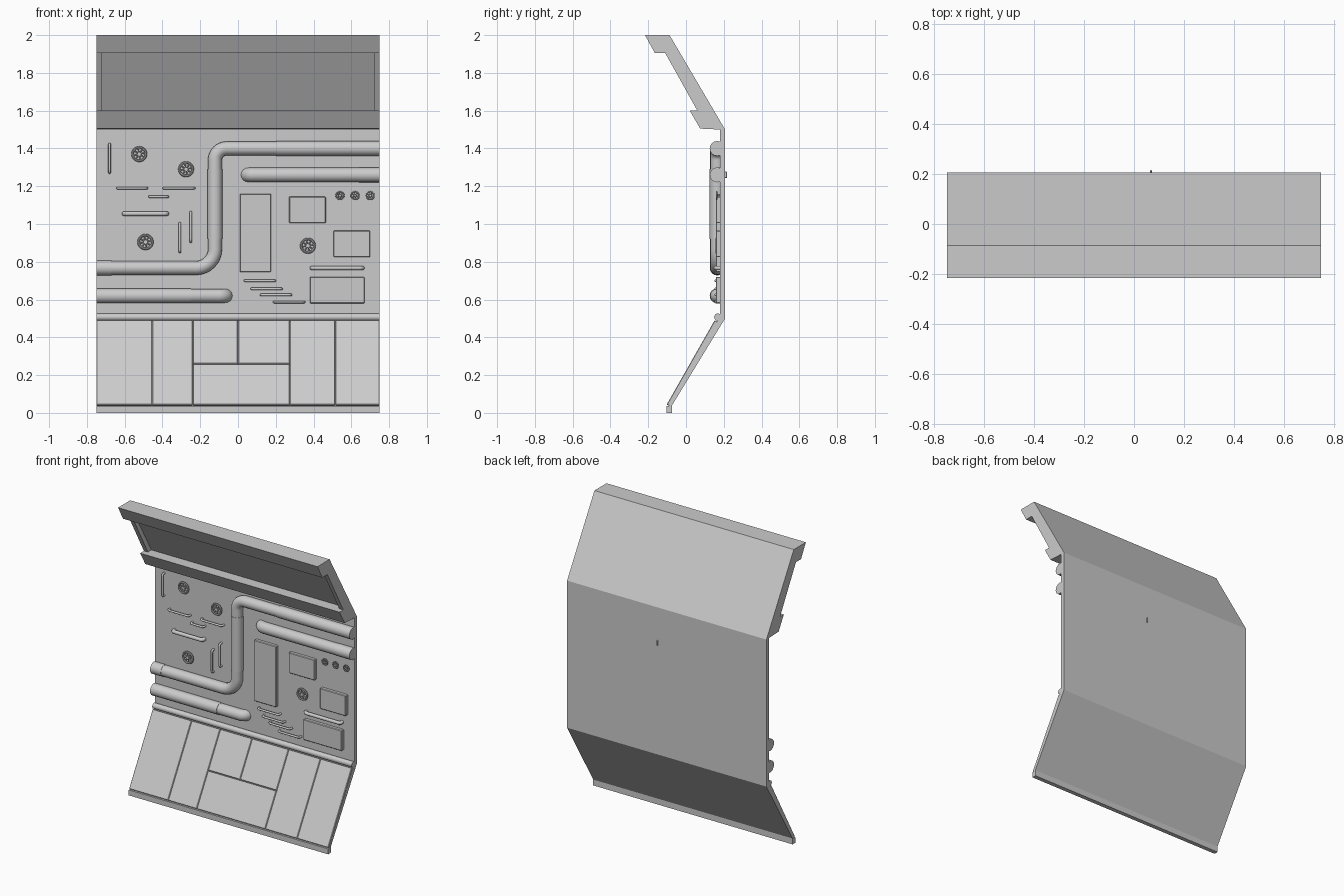
import bpy, bmesh, math
from mathutils import Vector, Matrix

if "Cube" in bpy.data.objects:
    bpy.data.objects.remove(bpy.data.objects["Cube"])

WALL = 0.18      # front face of the wall
PIPE_Y = 0.165   # centre line of the pipes


def add_mesh(name, bm, smooth=False):
    bmesh.ops.recalc_face_normals(bm, faces=bm.faces[:])
    me = bpy.data.meshes.new(name)
    bm.to_mesh(me)
    bm.free()
    ob = bpy.data.objects.new(name, me)
    bpy.context.scene.collection.objects.link(ob)
    if smooth:
        bpy.ops.object.select_all(action='DESELECT')
        ob.select_set(True)
        bpy.context.view_layer.objects.active = ob
        bpy.ops.object.shade_smooth_by_angle(angle=math.radians(40))
    return ob


def prism(name, yz, x0, x1):
    """Extrude a side profile along x."""
    bm = bmesh.new()
    face = bm.faces.new([bm.verts.new((x0, y, z)) for y, z in yz])
    new = bmesh.ops.extrude_face_region(bm, geom=[face])['geom']
    bmesh.ops.translate(bm, vec=(x1 - x0, 0, 0),
                        verts=[v for v in new if isinstance(v, bmesh.types.BMVert)])
    return add_mesh(name, bm)


def box(name, centre, size, tilt=0.0, bevel=0.0):
    bm = bmesh.new()
    bmesh.ops.create_cube(bm, size=1, matrix=Matrix.Diagonal((*size, 1)))
    if bevel:
        bmesh.ops.bevel(bm, geom=bm.edges[:], offset=bevel, segments=1, affect='EDGES')
    bm.transform(Matrix.Translation(centre) @ Matrix.Rotation(tilt, 4, 'X'))
    return add_mesh(name, bm)


def rounded(points, radii, steps=8):
    """Polyline with right-angle corners replaced by arcs."""
    pts = [Vector(p) for p in points]
    out = [pts[0]]
    for i in range(1, len(pts) - 1):
        p, r = pts[i], radii[i - 1]
        d1 = (p - pts[i - 1]).normalized()
        d2 = (pts[i + 1] - p).normalized()
        c = p - d1 * r + d2 * r
        for k in range(steps + 1):
            t = math.pi / 2 * k / steps
            out.append(c - d2 * r * math.cos(t) + d1 * r * math.sin(t))
    return out + [pts[-1]]


def tube(name, points, radius, radii=(), sides=6):
    cu = bpy.data.curves.new(name, 'CURVE')
    cu.dimensions = '3D'
    cu.bevel_depth = radius
    cu.bevel_resolution = sides
    cu.use_fill_caps = True
    path = rounded(points, radii)
    sp = cu.splines.new('POLY')
    sp.points.add(len(path) - 1)
    for q, p in zip(sp.points, path):
        q.co = (*p, 1)
    tmp = bpy.data.objects.new(name + "_path", cu)
    bpy.context.scene.collection.objects.link(tmp)
    bpy.context.view_layer.update()
    me = bpy.data.meshes.new_from_object(tmp.evaluated_get(bpy.context.evaluated_depsgraph_get()))
    bpy.data.objects.remove(tmp)
    bm = bmesh.new()
    bm.from_mesh(me)
    bmesh.ops.remove_doubles(bm, verts=bm.verts[:], dist=1e-5)
    return add_mesh(name, bm, True)


def cyl(bm, r, depth, mat, sides=16):
    bmesh.ops.create_cone(bm, cap_ends=True, segments=sides, radius1=r, radius2=r,
                          depth=depth, matrix=mat)


# Wall with sloped lower skirt
prism("wall", [(.207, 1.5), (.207, .5), (-.074, .04), (-.074, 0), (-.103, 0), (-.103, .037),
               (-.09, .037), (.165, .485), (WALL, .5), (WALL, 1.5)], -.75, .75)

# Overhanging ceiling with recess, and strips closing the recess ends
prism("ceiling", [(.207, 1.5), (-.087, 2), (-.217, 2), (-.165, 1.905), (-.08, 1.905),
                  (.098, 1.6), (.02, 1.6), (.075, 1.505), (WALL, 1.5)], -.75, .75)
for s in (-1, 1):
    prism("recess_end", [(-.08, 1.905), (-.11, 1.905), (.06, 1.6), (.098, 1.6)], .72 * s, .75 * s)

# Skirt panels (x0, x1, z0, z1) lying on the slope
LO, HI, MID = .039, .487, .255
slope = (.165 + .09) / (.485 - .037)
tilt = -math.atan(slope)
for x0, x1, z0, z1 in [(-.75, -.455, LO, HI), (-.455, -.24, LO, HI), (-.24, .275, LO, MID),
                       (-.24, 0, MID, HI), (0, .275, MID, HI), (.275, .515, LO, HI),
                       (.515, .75, LO, HI)]:
    zc = (z0 + z1) / 2
    box("skirt_panel", ((x0 + x1) / 2, -.09 + (zc - .037) * slope - .006, zc),
        (x1 - x0 - .002, .018, (z1 - z0) / math.cos(tilt) - .002), tilt, .003)

# Rounded trim between wall and skirt
tube("trim", [(-.75, .168, .507), (.75, .168, .507)], .019)

# Large pipes
Y = PIPE_Y
tube("main_pipe", [(-.75, Y, .767), (-.122, Y, .767), (-.122, Y, 1.4), (.75, Y, 1.4)],
     .037, (.1, .062))
tube("upper_pipe", [(.75, Y, 1.26), (.05, Y, 1.26), (.05, .203, 1.26)], .038, (.036,))
tube("lower_pipe", [(-.75, Y, .62), (-.063, Y, .62), (-.063, .203, .62)], .037, (.036,))

# Slightly wider pipe sleeves
for a, b in [((-.75, .767), (-.67, .767)), ((.2, 1.4), (.75, 1.4)),
             ((-.122, .92), (-.122, 1.29)), ((.64, 1.26), (.75, 1.26)),
             ((-.75, .62), (-.25, .62))]:
    tube("pipe_sleeve", [(a[0], Y, a[1]), (b[0], Y, b[1])], .0395)

# Tip of the upper pipe elbow showing through the back
box("elbow_tip", (.068, .209, 1.26), (.008, .015, .035), 0, .003)

# Equipment boxes (x0, x1, z0, z1)
for x0, x1, z0, z1 in [(.01, .175, .745, 1.16), (.27, .465, 1.005, 1.145),
                       (.505, .70, .825, .965), (.38, .67, .58, .72)]:
    box("equipment_box", ((x0 + x1) / 2, .172, (z0 + z1) / 2), (x1 - x0, .028, z1 - z0), 0, .004)


# Hand wheels: rim, hub, stem and spokes
def wheel(x, z, R):
    bm = bmesh.new()
    n, m, r = 20, 8, R * .15
    ring = [[bm.verts.new(((R - r + r * math.cos(b)) * math.cos(a),
                           (R - r + r * math.cos(b)) * math.sin(a), r * math.sin(b)))
             for b in [math.tau * j / m for j in range(m)]]
            for a in [math.tau * i / n for i in range(n)]]
    for i in range(n):
        for j in range(m):
            p, q = ring[i], ring[(i + 1) % n]
            bm.faces.new((p[j], q[j], q[(j + 1) % m], p[(j + 1) % m]))
    cyl(bm, R * .25, R * .3, Matrix.Identity(4))
    cyl(bm, R * .15, .026, Matrix.Translation((0, 0, -.013)))
    for k in range(8):
        cyl(bm, R * .08, R * .75, Matrix.Rotation(math.tau * k / 8 + .2, 4, 'Z')
            @ Matrix.Translation((R * .47, 0, 0)) @ Matrix.Rotation(math.pi / 2, 4, 'Y'), 6)
    bm.transform(Matrix.Translation((x, .162, z)) @ Matrix.Rotation(math.pi / 2, 4, 'X'))
    add_mesh("hand_wheel", bm, True)


for x, z, R in [(-.523, 1.37, .042), (-.275, 1.29, .042), (-.49, .905, .043), (.37, .885, .042),
                (.54, 1.15, .024), (.62, 1.15, .024), (.70, 1.15, .024)]:
    wheel(x, z, R)

# Thin bent bars: start (x, z), end (x, z), radius
bars = [((-.68, 1.265), (-.68, 1.43), .007), ((-.308, .845), (-.308, 1.01), .007),
        ((-.25, .90), (-.25, 1.07), .007), ((-.645, 1.19), (-.475, 1.19), .007),
        ((-.40, 1.19), (-.225, 1.19), .007), ((-.475, 1.145), (-.365, 1.145), .007),
        ((-.615, 1.055), (-.365, 1.055), .013), ((.38, .767), (.67, .767), .012)]
bars += [((x, z), (x + .172, z), .007)
         for x, z in [(.03, .70), (.065, .657), (.115, .625), (.185, .587)]]
for (xa, za), (xb, zb), r in bars:
    d = Vector((xb - xa, 0, zb - za)).normalized() * r
    a, b = Vector((xa, 0, za)) + d, Vector((xb, 0, zb)) - d
    out, back = Vector((0, .158, 0)), Vector((0, .19, 0))
    tube("bent_bar", [a + back, a + out, b + out, b + back], r, (.014, .014), 3)
